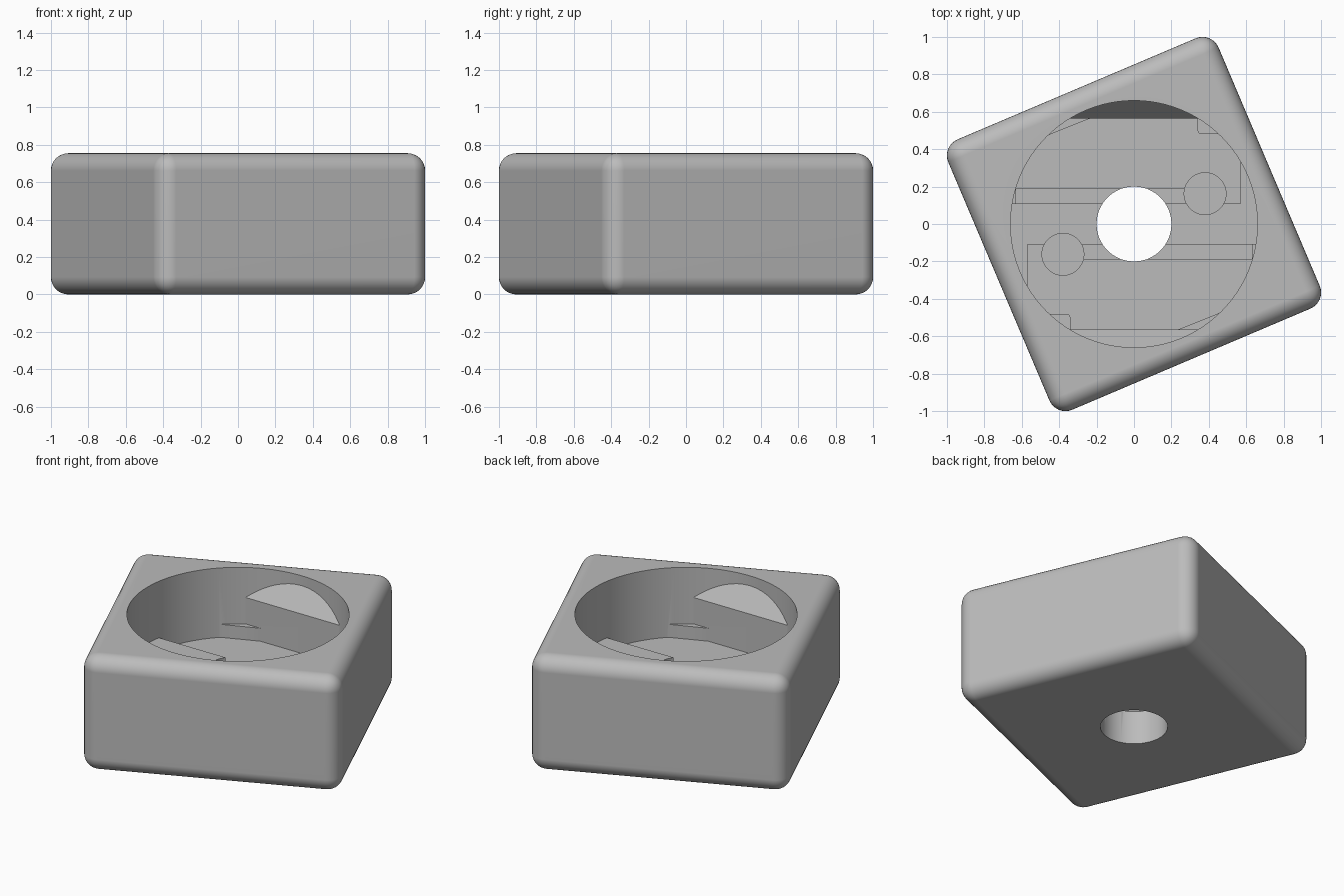
import bpy, bmesh, math
from mathutils import Matrix, Vector

cube = bpy.data.objects.get("Cube")
if cube:
    bpy.data.objects.remove(cube, do_unlink=True)

HEIGHT = 0.755      # outer height
LEDGE = 0.385       # raised parts of the pocket floor
FLOOR = 0.30        # recessed pocket floor
RADIUS = 0.66       # pocket radius

grey = bpy.data.materials.new("Plain grey")
grey.use_nodes = True
colour = (0.5, 0.5, 0.5, 1)
grey.diffuse_color = colour
grey.node_tree.nodes["Principled BSDF"].inputs["Base Color"].default_value = colour


def make_object(name, bm):
    bmesh.ops.recalc_face_normals(bm, faces=bm.faces)
    mesh = bpy.data.meshes.new(name)
    bm.to_mesh(mesh)
    bm.free()
    mesh.materials.append(grey)
    obj = bpy.data.objects.new(name, mesh)
    bpy.context.collection.objects.link(obj)
    return obj


def prism(name, points, low, high, along_x=False, half_turn=False):
    """Extrude a closed outline upwards, or a y-z outline along x."""
    bm = bmesh.new()
    place = (lambda a, b: (low, a, b)) if along_x else (lambda a, b: (a, b, low))
    face = bm.faces.new([bm.verts.new(place(a, b)) for a, b in points])
    step = Vector((1, 0, 0) if along_x else (0, 0, 1)) * (high - low)
    new = bmesh.ops.extrude_face_region(bm, geom=[face])["geom"]
    bmesh.ops.translate(bm, vec=step, verts=[v for v in new if isinstance(v, bmesh.types.BMVert)])
    if half_turn:
        bmesh.ops.rotate(bm, verts=bm.verts, matrix=Matrix.Rotation(math.pi, 3, "Z"))
    return make_object(name, bm)


def rectangle(x0, x1, y0, y1):
    return [(x0, y0), (x1, y0), (x1, y1), (x0, y1)]


def circle(radius, x=0, y=0, sides=96):
    turns = [math.tau * i / sides for i in range(sides)]
    return [(x + radius * math.cos(t), y + radius * math.sin(t)) for t in turns]


def apply_modifiers(obj):
    bpy.context.view_layer.update()
    evaluated = obj.evaluated_get(bpy.context.evaluated_depsgraph_get())
    mesh = bpy.data.meshes.new_from_object(evaluated)
    obj.modifiers.clear()
    obj.data = mesh


def cut(obj, tool):
    mod = obj.modifiers.new("Cut", "BOOLEAN")
    mod.operation, mod.solver, mod.object = "DIFFERENCE", "EXACT", tool
    apply_modifiers(obj)
    bpy.data.objects.remove(tool, do_unlink=True)


# Rounded square housing, turned about its upright axis
side = 0.785
housing = prism("housing", rectangle(-side, side, -side, side), 0, HEIGHT)
housing.data.transform(Matrix.Rotation(math.radians(23), 4, "Z"))
bevel = housing.modifiers.new("Round", "BEVEL")
bevel.width, bevel.segments = 0.093, 8
apply_modifiers(housing)

# Round pocket, less the raised parts that stay standing inside it
pocket = prism("pocket_cutter", circle(RADIUS), FLOOR, 0.9)
cut(pocket, prism("centre_bar", rectangle(-0.9, 0.9, -0.11, 0.11), 0.1, LEDGE))
slope = [(0.565, 0.1), (0.565, 0.558), (0.685, 0.725), (0.9, 0.725), (0.9, 0.1)]
notch = [(0.34, 0.9), (0.34, 0.5), (0.346, 0.486), (0.36, 0.48), (0.9, 0.48), (0.9, 0.9)]
corner = [(-0.72, 0.37), (-0.22, 0.57), (-0.22, 0.9), (-0.72, 0.9)]
for turn in (False, True):
    cut(pocket, prism("sloped_wall", slope, -0.9, 0.9, along_x=True, half_turn=turn))
    cut(pocket, prism("notch_ledge", notch, 0.1, LEDGE, half_turn=turn))
    cut(pocket, prism("corner_ledge", corner, 0.1, LEDGE, half_turn=turn))
    cut(pocket, prism("side_ledge", rectangle(0.57, 0.9, 0.05, 0.42), 0.1, LEDGE, half_turn=turn))
cut(housing, pocket)

# Channels running into round sockets, and the centre hole
for turn in (False, True):
    cut(housing, prism("channel", rectangle(-0.63, 0.38, 0.11, 0.188), 0.22, 0.34, half_turn=turn))
    cut(housing, prism("socket", circle(0.112, 0.38, 0.162, 48), 0.16, 0.45, half_turn=turn))
cut(housing, prism("centre_hole", circle(0.2, sides=64), -0.2, 0.6))

# Smooth rounded edges, crisp cut edges
bpy.ops.object.select_all(action="DESELECT")
housing.select_set(True)
bpy.context.view_layer.objects.active = housing
bpy.ops.object.shade_smooth_by_angle(angle=math.radians(25))
weighted = housing.modifiers.new("Flat faces", "WEIGHTED_NORMAL")
weighted.keep_sharp = True
